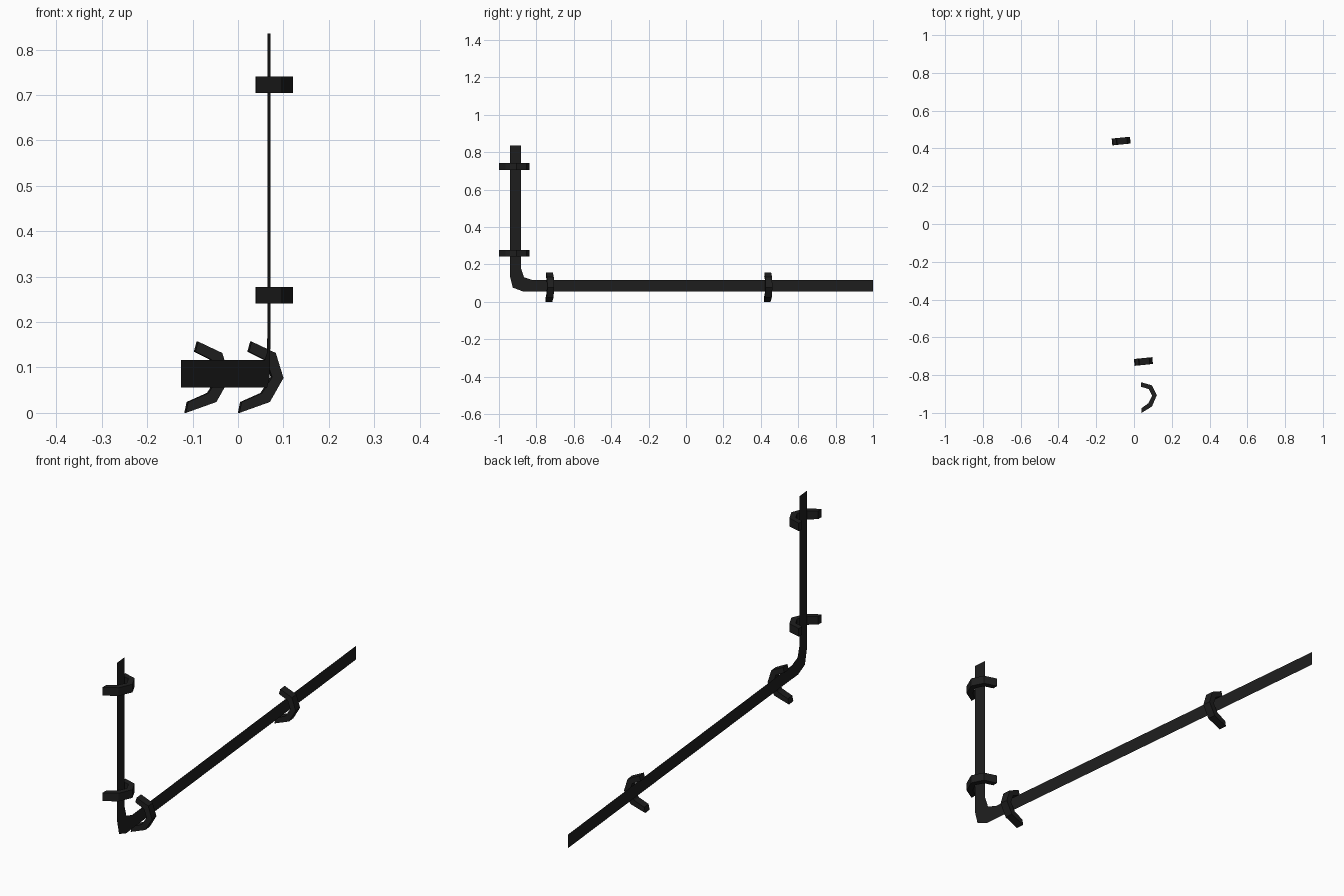
import bpy, bmesh
from mathutils import Vector

if "Cube" in bpy.data.objects:
    bpy.data.objects.remove(bpy.data.objects["Cube"])

mat = bpy.data.materials.new("matte black")
mat.diffuse_color = (0.013, 0.013, 0.013, 1)
mat.use_nodes = True
mat.node_tree.nodes["Principled BSDF"].inputs["Base Color"].default_value = mat.diffuse_color

SLOPE = -0.101                      # the strip drifts in x along y
Y0, X0 = -0.912, 0.068              # position of the upright run


def strip_x(y):
    return X0 + SLOPE * (y - Y0)


def make(name, bm):
    me = bpy.data.meshes.new(name)
    bm.to_mesh(me)
    bm.free()
    me.materials.append(mat)
    ob = bpy.data.objects.new(name, me)
    bpy.context.collection.objects.link(ob)
    return ob


# Flat L-shaped strip: matching outer and inner edges (y, z)
outer = [(-0.942, 0.835), (-0.942, 0.14), (-0.926, 0.076), (-0.87, 0.055), (-0.81, 0.056), (1.0, 0.056)]
inner = [(-0.882, 0.835), (-0.882, 0.18), (-0.866, 0.131), (-0.82, 0.116), (-0.79, 0.116), (1.0, 0.116)]
bm = bmesh.new()
rows = [[bm.verts.new((strip_x(y), y, z)) for y, z in edge] for edge in (outer, inner)]
for i in range(len(outer) - 1):
    bm.faces.new((rows[0][i], rows[0][i + 1], rows[1][i + 1], rows[1][i]))
bm.normal_update()
if bm.faces[:][0].normal.x < 0:
    bmesh.ops.reverse_faces(bm, faces=bm.faces[:])
make("flat_strip", bm)


# C-shaped clip: closed profile swept a short way along the strip
def clip(name, points, sweep):
    bm = bmesh.new()
    n = len(points) // 2
    sweep = Vector(sweep)
    a = [bm.verts.new(Vector(p) - sweep / 2) for p in points]
    b = [bm.verts.new(Vector(p) + sweep / 2) for p in points]
    m = len(points)
    for i in range(m):
        j = (i + 1) % m
        bm.faces.new((a[i], a[j], b[j], b[i]))
    for ring in (a, b):
        for i in range(n - 1):
            bm.faces.new((ring[i], ring[i + 1], ring[m - 2 - i], ring[m - 1 - i]))
    bmesh.ops.recalc_face_normals(bm, faces=bm.faces[:])
    make(name, bm)


# Clips on the long run, profile offsets (across, up)
hook = [(-0.021, 0.072), (0.032, 0.047), (0.049, -0.008), (0.019, -0.061), (-0.048, -0.085),
        (-0.043, -0.061), (0.002, -0.041), (0.024, -0.006), (0.012, 0.030), (-0.027, 0.050)]
for k, y in enumerate((-0.728, 0.439)):
    pts = [(strip_x(y) + u, y - SLOPE * u, 0.085 + v) for u, v in hook]
    clip(f"long_run_clip_{k + 1}", pts, (0.036 * SLOPE, 0.036, 0))

# Clips on the upright run, profile offsets (x, y)
hook_up = [(-0.030, 0.074), (0.027, 0.058), (0.053, 0.006), (0.027, -0.054), (-0.028, -0.088),
           (-0.028, -0.063), (0.008, -0.037), (0.028, 0.003), (0.010, 0.038), (-0.030, 0.050)]
for k, z in enumerate((0.259, 0.723)):
    pts = [(X0 + u, Y0 + v, z) for u, v in hook_up]
    clip(f"upright_clip_{k + 1}", pts, (0, 0, 0.036))
